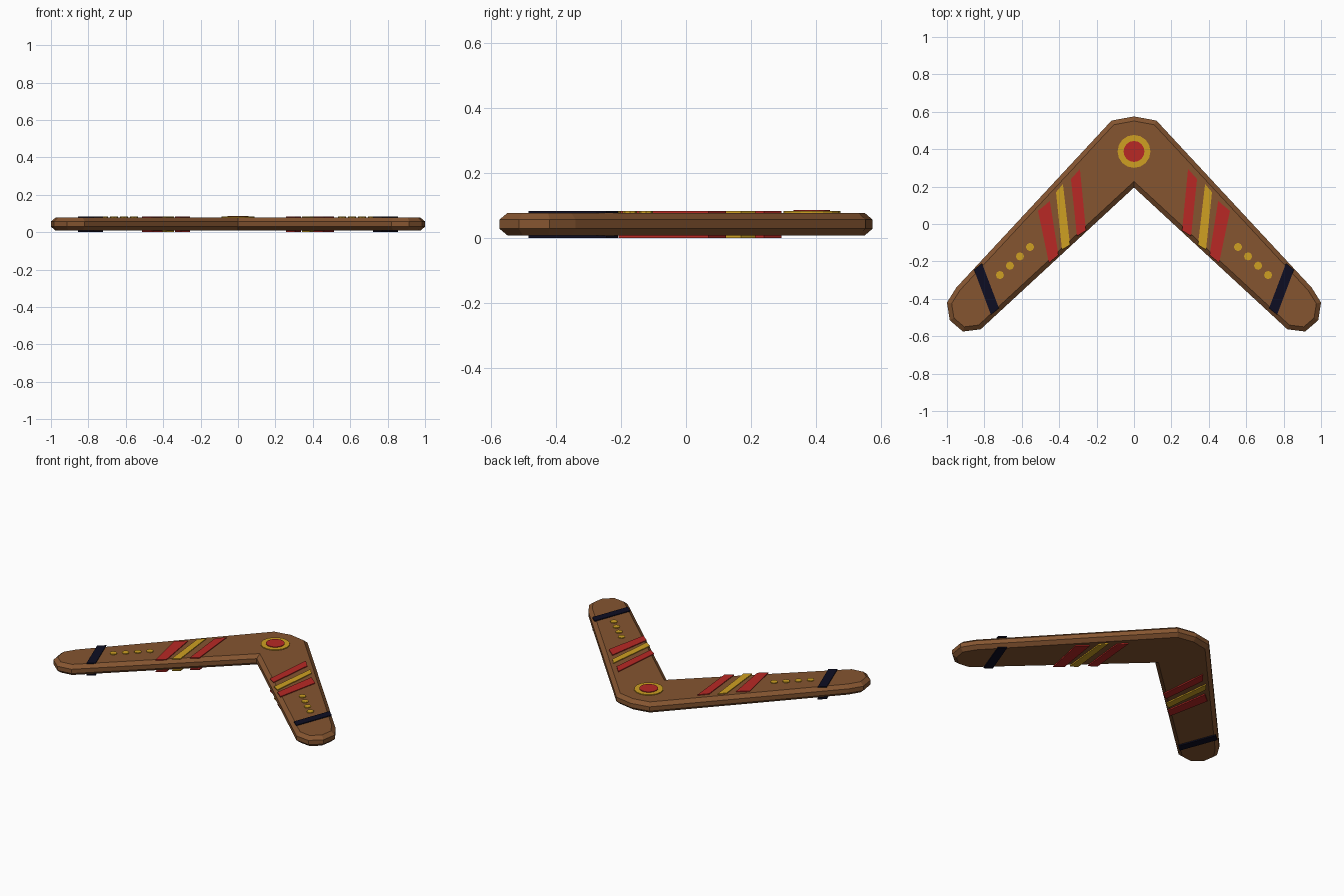
import bpy, bmesh, math
from mathutils import Vector

if "Cube" in bpy.data.objects:
    bpy.data.objects.remove(bpy.data.objects["Cube"], do_unlink=True)


def material(name, rgb):
    mat = bpy.data.materials.new(name)
    mat.use_nodes = True
    color = (*rgb, 1)
    mat.diffuse_color = color
    mat.node_tree.nodes["Principled BSDF"].inputs["Base Color"].default_value = color
    return mat


wood = material("warm_wood", (0.235, 0.091, 0.030))
red = material("red_paint", (0.48, 0.022, 0.018))
gold = material("gold_paint", (0.62, 0.35, 0.016))
navy = material("navy_binding", (0.004, 0.004, 0.016))


def inset(points, amount):
    """Move a counter-clockwise outline inward with mitred corners."""
    result = []
    for i, p in enumerate(points):
        a = (p - points[i - 1]).normalized()
        b = (points[(i + 1) % len(points)] - p).normalized()
        na, nb = Vector((-a.y, a.x)), Vector((-b.y, b.x))
        result.append(p + (na + nb) * amount / (1 + na.dot(nb)))
    return result


def loft(name, rings, mat):
    """Join (outline, height) rings into a closed solid."""
    bm = bmesh.new()
    loops = [[bm.verts.new((p[0], p[1], z)) for p in pts] for pts, z in rings]
    for low, high in zip(loops, loops[1:]):
        for i in range(len(low)):
            j = (i + 1) % len(low)
            bm.faces.new((low[i], low[j], high[j], high[i]))
    bm.faces.new(loops[0][::-1])
    bm.faces.new(loops[-1])
    bmesh.ops.recalc_face_normals(bm, faces=bm.faces)
    mesh = bpy.data.meshes.new(name)
    bm.to_mesh(mesh)
    bm.free()
    mesh.materials.append(mat)
    obj = bpy.data.objects.new(name, mesh)
    bpy.context.collection.objects.link(obj)
    return obj


def plate(name, pts, low, high, mat):
    return loft(name, [(pts, low), (pts, high)], mat)


def circle(x, y, radius, sides):
    turn = math.tau / sides
    return [(x + radius * math.cos(i * turn), y + radius * math.sin(i * turn))
            for i in range(sides)]


# Chamfered V-shaped body
half = [Vector(p) for p in ((0.82, -0.563), (0.915, -0.575), (0.985, -0.515),
                            (1.0, -0.42), (0.95, -0.34), (0.12, 0.553))]
mirrored = [Vector((-p.x, p.y)) for p in reversed(half)]
outline = [Vector((0, 0.195))] + half + [Vector((0, 0.575))] + mirrored
small = inset(outline, 0.024)
BOTTOM, TOP = 0.008, 0.078
loft("boomerang_body", [(small, BOTTOM), (outline, 0.029),
                        (outline, 0.057), (small, TOP)], wood)

# Stripes and tip bindings on both faces of both arms
bands = {
    "inner_red_stripe": (red, ((0.257, -0.035), (0.305, -0.065), (0.337, 0.24), (0.289, 0.294))),
    "gold_stripe": (gold, ((0.342, -0.112), (0.385, -0.138), (0.417, 0.17), (0.38, 0.214))),
    "outer_red_stripe": (red, ((0.404, -0.166), (0.455, -0.208), (0.513, 0.07), (0.45, 0.123))),
    "tip_binding": (navy, ((0.722, -0.45), (0.765, -0.485), (0.855, -0.245), (0.813, -0.21))),
}
for side, sign in (("left", 1), ("right", -1)):
    for name, (mat, pts) in bands.items():
        shape = [(x * sign, y) for x, y in pts]
        plate(f"{side}_{name}_top", shape, TOP - 0.001, TOP + 0.005, mat)
        plate(f"{side}_{name}_bottom", shape, 0, BOTTOM, mat)
    # Row of dots along the arm
    for i in range(4):
        dot = circle(sign * (0.556 + 0.0537 * i), -0.123 - 0.05 * i, 0.022, 8)
        plate(f"{side}_dot_{i + 1}", dot, TOP - 0.001, TOP + 0.005, gold)

# Medallion at the elbow
plate("medallion_ring", circle(0, 0.388, 0.088, 16), TOP - 0.001, TOP + 0.005, gold)
plate("medallion_centre", circle(0, 0.388, 0.056, 16), TOP + 0.004, TOP + 0.009, red)
